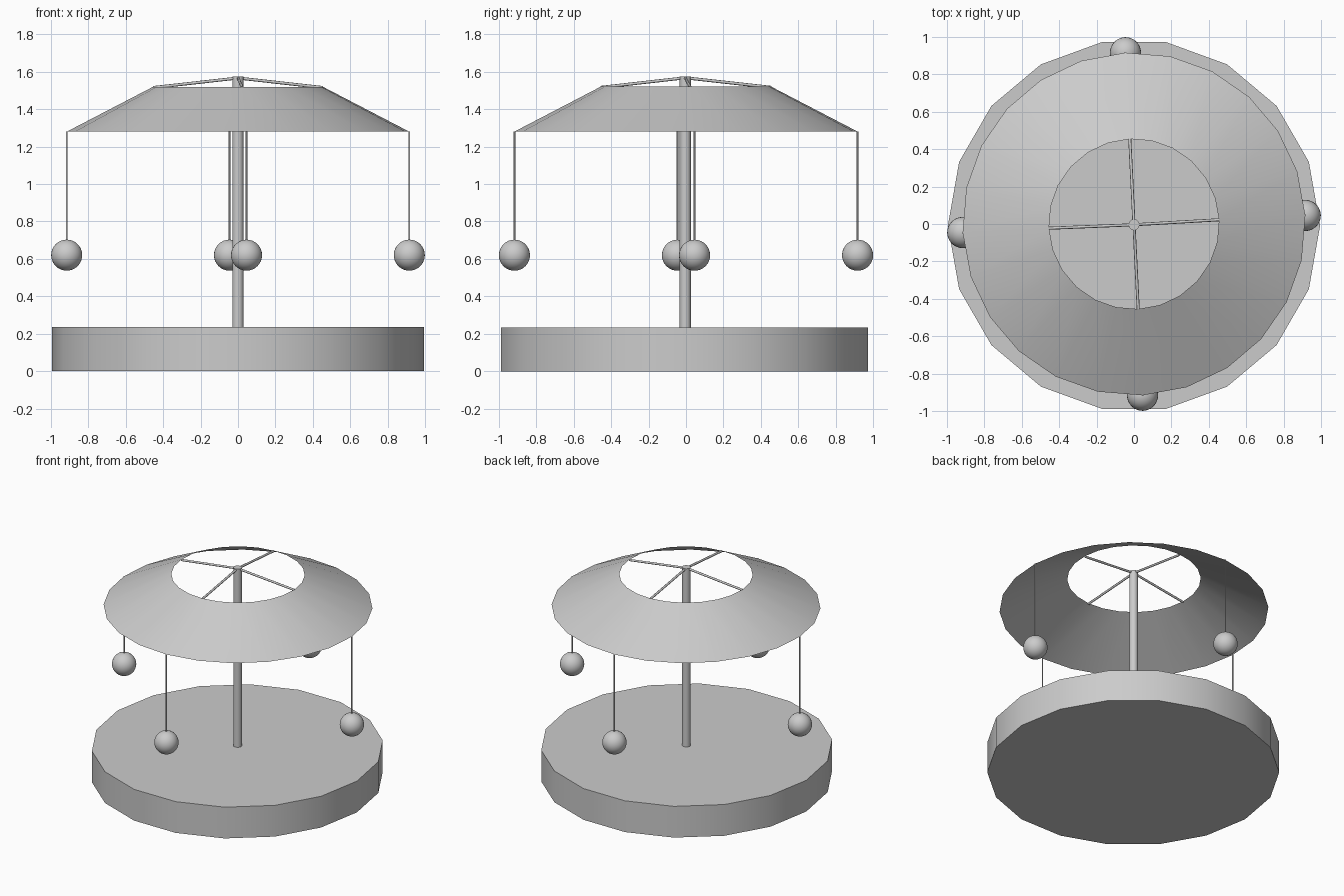
import bpy
import math
from mathutils import Vector

cube = bpy.data.objects.get("Cube")
if cube:
    bpy.data.objects.remove(cube, do_unlink=True)

# One plain grey for the whole ride
grey = bpy.data.materials.new("light_grey")
grey.use_nodes = True
colour = (0.6, 0.6, 0.6, 1)
grey.diffuse_color = colour
grey.node_tree.nodes["Principled BSDF"].inputs["Base Color"].default_value = colour

TURN = math.radians(2.85)
RIM_R, RIM_Z = 0.917, 1.28
HOLE_R, HOLE_Z = 0.455, 1.52
POLE_TOP = 1.575


def finish(name):
    ob = bpy.context.object
    ob.name = name
    ob.data.materials.append(grey)
    bpy.ops.object.shade_smooth_by_angle(angle=math.radians(50))
    return ob


def rod(name, start, end, radius, sides=8):
    start, end = Vector(start), Vector(end)
    span = end - start
    bpy.ops.mesh.primitive_cylinder_add(
        vertices=sides, radius=radius, depth=span.length,
        location=(start + end) / 2,
        rotation=span.to_track_quat("Z", "Y").to_euler())
    return finish(name)


def around(radius, angle, z):
    return (radius * math.cos(angle), radius * math.sin(angle), z)


# Round platform, with a corner pointing sideways
bpy.ops.mesh.primitive_cylinder_add(
    vertices=18, radius=0.995, depth=0.235, location=(0, -0.008, 0.1175),
    rotation=(0, 0, math.pi / 2))
finish("platform")

# Centre pole
rod("centre_pole", (0, -0.004, 0.2), (0, -0.004, POLE_TOP), 0.03, 12)

# Open sloping canopy, a thin cone band without caps
bpy.ops.mesh.primitive_cone_add(
    vertices=24, radius1=RIM_R, radius2=HOLE_R, depth=HOLE_Z - RIM_Z,
    end_fill_type="NOTHING", location=(0, 0, (RIM_Z + HOLE_Z) / 2),
    rotation=(0, 0, TURN))
finish("canopy")

# Four spokes, each in line with a hanging ball
for i, side in enumerate(("left", "back", "right", "front")):
    a = TURN + i * math.pi / 2
    rod("spoke_" + side, (0, -0.004, POLE_TOP - 0.008),
        around(HOLE_R, a, HOLE_Z - 0.004), 0.008)
    rod("string_" + side, around(RIM_R, a, 0.65),
        around(RIM_R, a, RIM_Z), 0.005)
    bpy.ops.mesh.primitive_uv_sphere_add(
        segments=32, ring_count=16, radius=0.083,
        location=around(RIM_R, a, 0.62))
    finish("ball_" + side)
